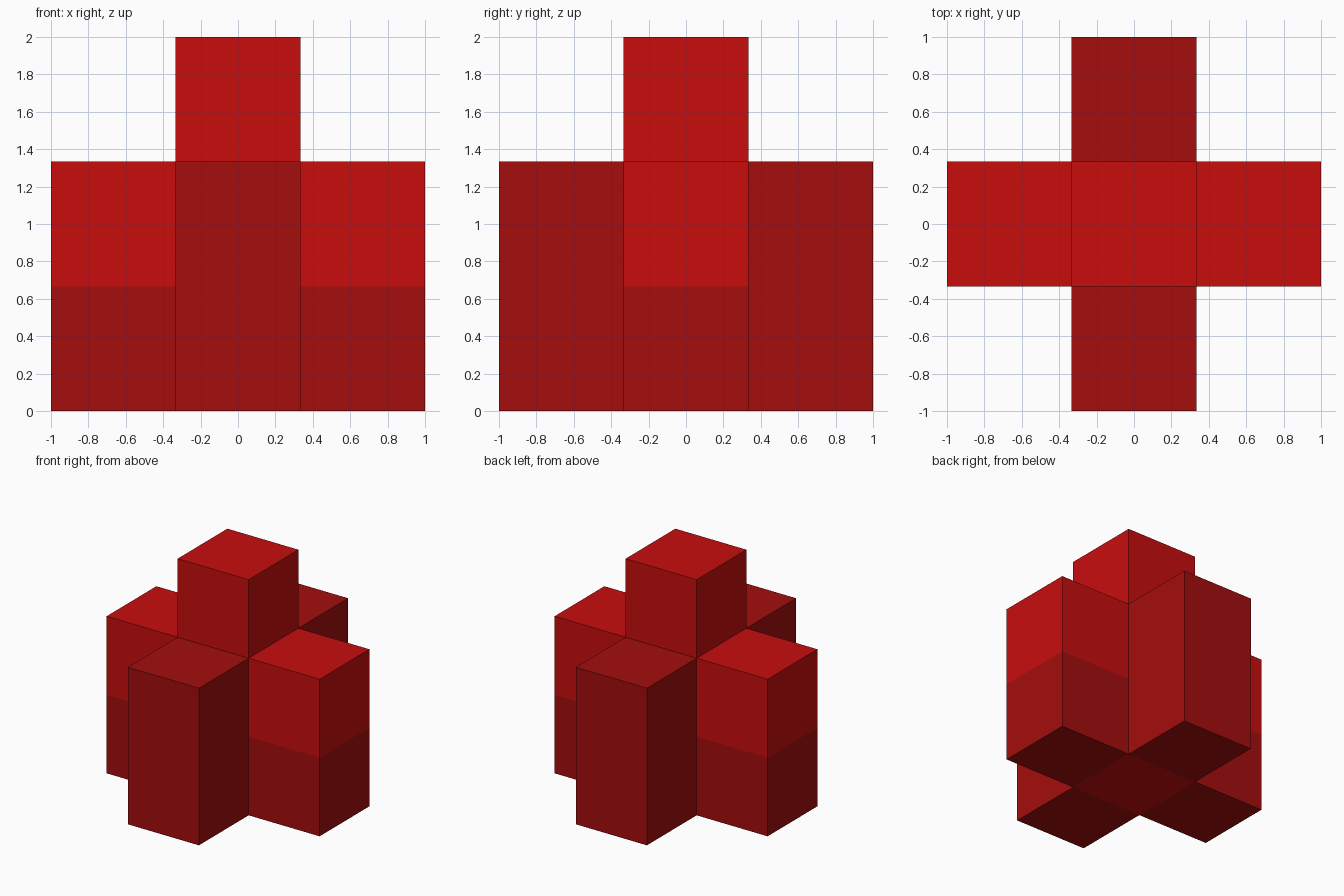
import bpy, bmesh
from mathutils import Vector

if "Cube" in bpy.data.objects:
    bpy.data.objects.remove(bpy.data.objects["Cube"])

U = 2 / 3          # one cube cell
H = U / 2


def material(name, rgb):
    m = bpy.data.materials.new(name)
    m.diffuse_color = (*rgb, 1)
    m.use_nodes = True
    m.node_tree.nodes["Principled BSDF"].inputs["Base Color"].default_value = m.diffuse_color
    return m


bright = material("bright red", (0.58, 0.004, 0.004))
dark = material("dark red", (0.375, 0.004, 0.004))


def block(name, lo, hi, mats, cut=None, hidden=None, mat_rule=None):
    """Box from corner lo to corner hi, optionally split at height cut."""
    lo, hi = Vector(lo), Vector(hi)
    bm = bmesh.new()
    bmesh.ops.create_cube(bm, size=1)
    for v in bm.verts:
        v.co = (lo + hi) / 2 + Vector(a * b for a, b in zip(v.co, hi - lo))
    if cut:
        bmesh.ops.bisect_plane(bm, geom=bm.verts[:] + bm.edges[:] + bm.faces[:],
                               plane_co=(0, 0, cut), plane_no=(0, 0, 1))
    bm.normal_update()
    # drop faces buried where parts touch
    buried = [f for f in bm.faces if hidden and hidden(f.calc_center_median(), f.normal)]
    bmesh.ops.delete(bm, geom=buried, context='FACES')
    if mat_rule:
        for f in bm.faces:
            f.material_index = mat_rule(f.calc_center_median())
    me = bpy.data.meshes.new(name)
    bm.to_mesh(me)
    bm.free()
    for m in mats:
        me.materials.append(m)
    bpy.context.collection.objects.link(bpy.data.objects.new(name, me))


# Central column, its sides exposed only above the arms
block("central_column", (-H, -H, 0), (H, H, 3 * U), [bright], cut=2 * U,
      hidden=lambda c, n: abs(n.z) < 0.5 and c.z < 2 * U)

for s, x_name, y_name in ((-1, "left_arm", "front_arm"), (1, "right_arm", "back_arm")):
    a, b = sorted((s * H, s * 1.0))
    # Side arms: bright upper cube over a dark lower cube
    block(x_name, (a, -H, 0), (b, H, 2 * U), [dark, bright], cut=U,
          hidden=lambda c, n: n.x * s < -0.5,
          mat_rule=lambda c: int(c.z > U))
    # Front and back arms: dark all the way up
    block(y_name, (-H, a, 0), (H, b, 2 * U), [dark],
          hidden=lambda c, n: n.y * s < -0.5)
